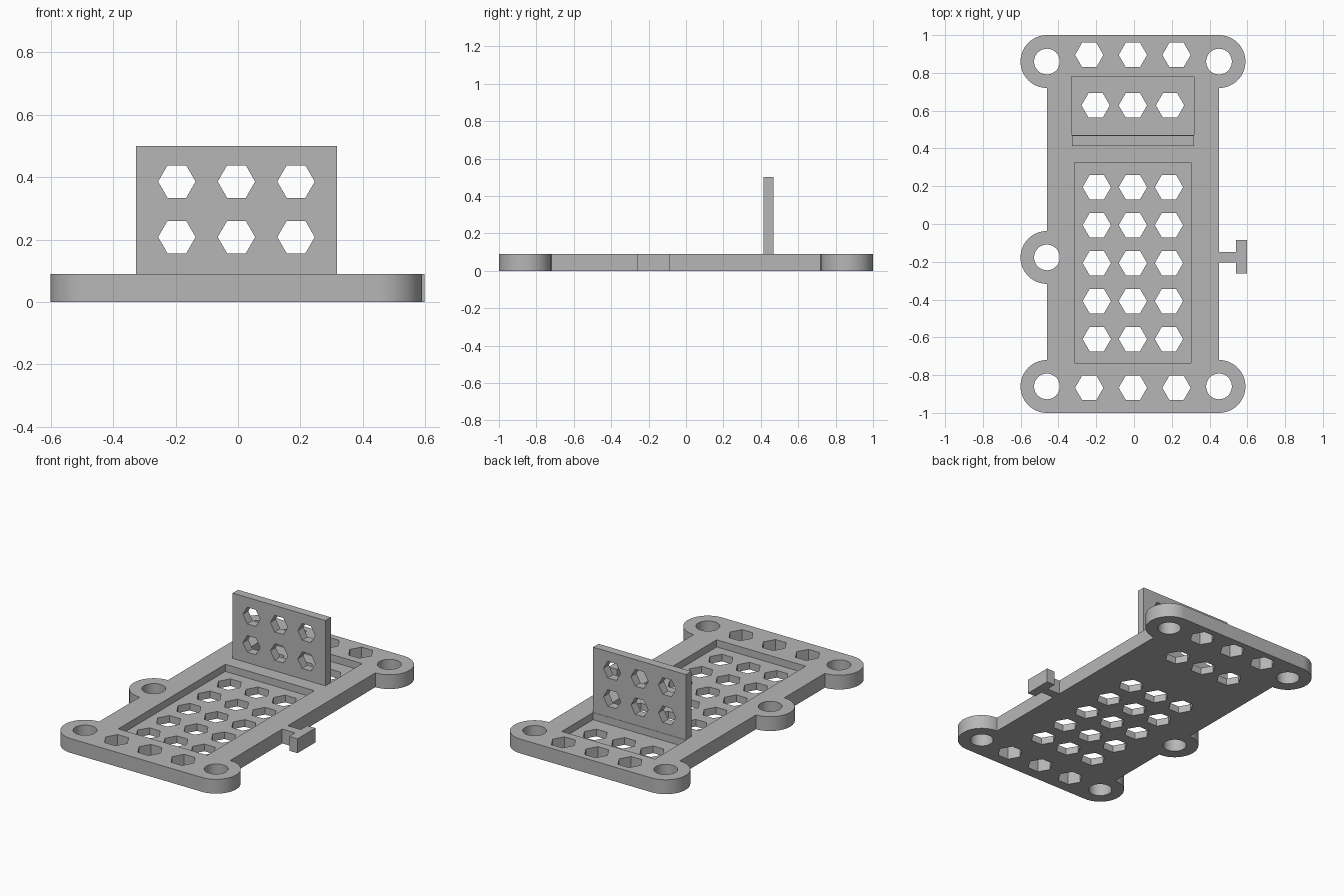
import bpy, bmesh
from math import sin, cos, pi
from mathutils import Vector

if "Cube" in bpy.data.objects:
    bpy.data.objects.remove(bpy.data.objects["Cube"], do_unlink=True)

grey = bpy.data.materials.new("plain grey")
grey.use_nodes = True
grey.diffuse_color = (0.47, 0.47, 0.47, 1)
grey.node_tree.nodes["Principled BSDF"].inputs["Base Color"].default_value = grey.diffuse_color

THICK = 0.09      # base plate thickness
FLOOR = 0.045     # level of the recessed pockets
LUG, BORE = 0.14, 0.068
LEFT, RIGHT, END, MID = -0.461, 0.45, 0.86, -0.177


def arc(cx, cy, r, start, stop, steps):
    """Points along an arc, angles in half turns."""
    return [(cx + r * cos(pi * (start + (stop - start) * i / steps)),
             cy + r * sin(pi * (start + (stop - start) * i / steps))) for i in range(steps + 1)]


def circle(cx, cy, r, sides):
    return arc(cx, cy, r, 0, 2, sides)[:-1]


def rect(x0, x1, y0, y1):
    return [(x0, y0), (x1, y0), (x1, y1), (x0, y1)]


def prisms(name, profiles, low, high, upright=False):
    """Extrude closed profiles along z, or along y when upright."""
    bm = bmesh.new()
    for profile in profiles:
        face = bm.faces.new([bm.verts.new((a, low, b) if upright else (a, b, low))
                             for a, b in profile])
        side = bmesh.ops.extrude_face_region(bm, geom=[face])["geom"]
        step = Vector((0, high - low, 0) if upright else (0, 0, high - low))
        bmesh.ops.translate(bm, vec=step,
                            verts=[v for v in side if isinstance(v, bmesh.types.BMVert)])
    bmesh.ops.recalc_face_normals(bm, faces=bm.faces)
    mesh = bpy.data.meshes.new(name)
    bm.to_mesh(mesh)
    bm.free()
    mesh.materials.append(grey)
    obj = bpy.data.objects.new(name, mesh)
    bpy.context.collection.objects.link(obj)
    return obj


def cut(obj, cutters):
    """Subtract the cutters, bake the result and drop the cutters."""
    for cutter in cutters:
        mod = obj.modifiers.new("cut", "BOOLEAN")
        mod.operation, mod.solver, mod.object = "DIFFERENCE", "EXACT", cutter
        cutter.hide_render = True
    bpy.context.view_layer.update()
    baked = bpy.data.meshes.new_from_object(
        obj.evaluated_get(bpy.context.evaluated_depsgraph_get()))
    obj.modifiers.clear()
    obj.data = baked
    for cutter in cutters:
        bpy.data.objects.remove(cutter, do_unlink=True)
    bpy.ops.object.select_all(action="DESELECT")
    obj.select_set(True)
    bpy.context.view_layer.objects.active = obj
    bpy.ops.object.shade_smooth_by_angle()


# Base plate outline: round lugs, with the T-shaped hook on one side
hook = [(RIGHT, -0.204), (0.54, -0.204), (0.54, -0.262), (0.597, -0.262),
        (0.597, -0.085), (0.54, -0.085), (0.54, -0.148), (RIGHT, -0.148)]
outline = (arc(LEFT, -END, LUG, 0.5, 1.5, 32) + arc(RIGHT, -END, LUG, -0.5, 0.5, 32) + hook
           + arc(RIGHT, END, LUG, -0.5, 0.5, 32) + arc(LEFT, END, LUG, 0.5, 1.5, 32)
           + arc(LEFT, MID, LUG, 0.5, 1.5, 32))
plate = prisms("base_plate", [outline], 0, THICK)

# Recessed pockets, screw holes and hexagonal openings
pockets = prisms("pocket_cutter", [rect(-0.316, 0.303, -0.737, 0.325),
                                   rect(-0.33, 0.317, 0.47, 0.78)], FLOOR, 0.2)
holes = [circle(x, y, BORE, 48) for x, y in
         [(LEFT, -END), (LEFT, END), (RIGHT, -END), (RIGHT, END), (LEFT, MID)]]
rows = [(0.195 - 0.201 * i, 0.191) for i in range(5)]
rows += [(0.628, 0.197), (0.895, 0.231), (-0.867, 0.231)]
for y, pitch in rows:
    holes += [circle(-0.006 + k * pitch, y, 0.075, 6) for k in (-1, 0, 1)]
cut(plate, [pockets, prisms("hole_cutter", holes, -0.1, 0.2)])

# Upright wall with two rows of hexagonal openings
wall = prisms("upright_wall", [rect(-0.327, 0.318, THICK, 0.5)], 0.414, 0.468, upright=True)
openings = [circle(-0.005 + k * 0.191, z, 0.06, 6) for z in (0.208, 0.386) for k in (-1, 0, 1)]
cut(wall, [prisms("opening_cutter", openings, 0.3, 0.6, upright=True)])
